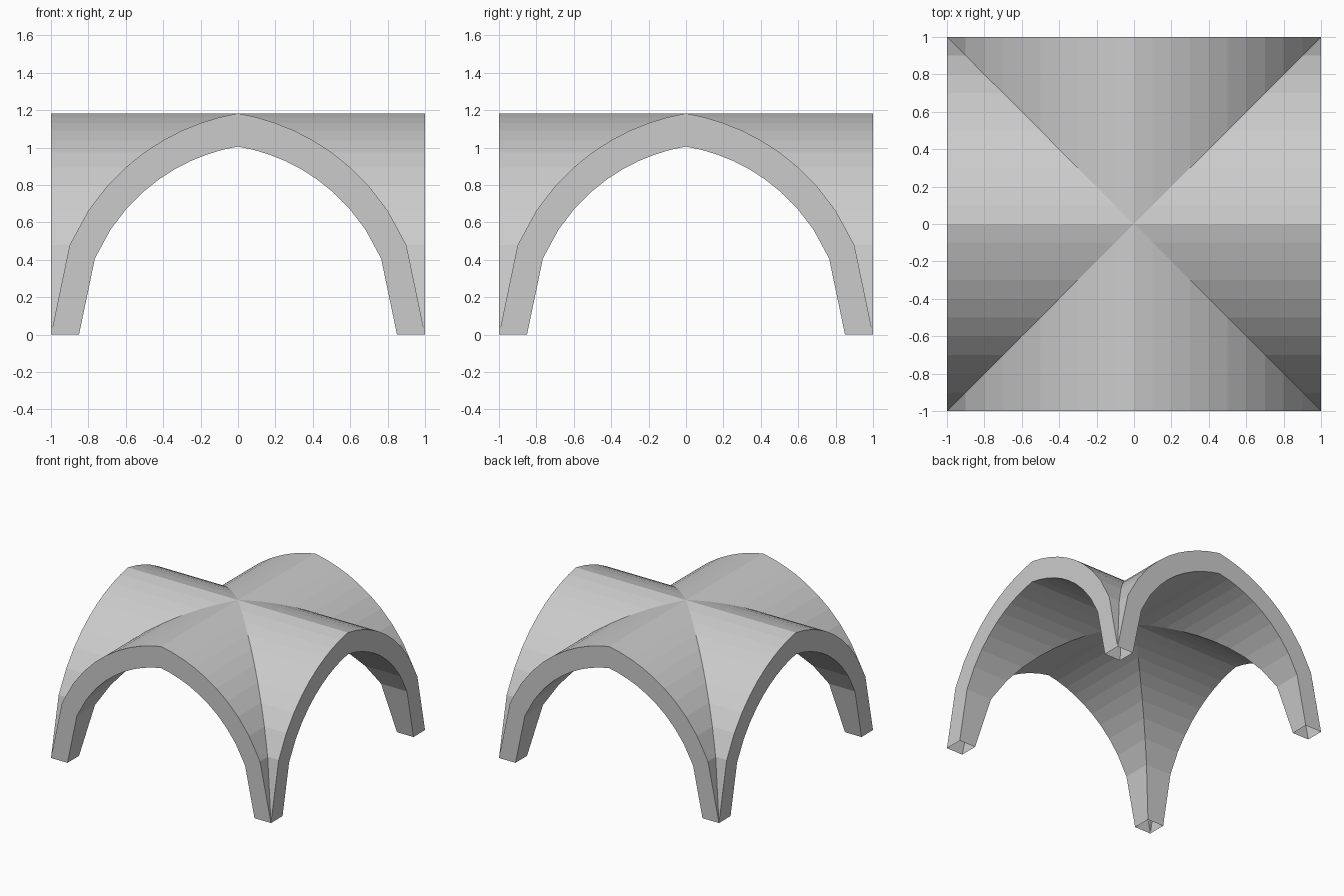
import bpy, bmesh
from math import sqrt, pi
from mathutils import Matrix, Vector

if "Cube" in bpy.data.objects:
    bpy.data.objects.remove(bpy.data.objects["Cube"])

STEPS = 10      # segments per half arch
INNER = 0.85    # underside profile relative to the outer one


def arch(scale):
    """Pointed arch profile: radius 1.2 arcs centred 0.2 past the middle."""
    pts = []
    for i in range(-STEPS, STEPS + 1):
        x = i / STEPS
        z = sqrt(max(0.0, 1.44 - (abs(x) + 0.2) ** 2))
        pts.append((x * scale, z * scale))
    return pts


outer, inner = arch(1.0), arch(INNER)
bm = bmesh.new()


def quad(rot, *pts):
    bm.faces.new([bm.verts.new(rot @ Vector(p)) for p in pts])


# four identical webs, each running from the open side to the groin lines
for k in range(4):
    rot = Matrix.Rotation(k * pi / 2, 3, 'Z')
    for i in range(2 * STEPS):
        (a, za), (b, zb) = outer[i], outer[i + 1]
        (c, zc), (d, zd) = inner[i], inner[i + 1]
        # top skin, underside, arch end face
        quad(rot, (a, -1, za), (b, -1, zb), (b, -abs(b), zb), (a, -abs(a), za))
        quad(rot, (d, -1, zd), (c, -1, zc), (c, -abs(c), zc), (d, -abs(d), zd))
        quad(rot, (c, -1, zc), (d, -1, zd), (b, -1, zb), (a, -1, za))

# weld the webs; the feet stay open underneath
bmesh.ops.remove_doubles(bm, verts=bm.verts[:], dist=1e-4)

mesh = bpy.data.meshes.new("groin_vault")
bm.to_mesh(mesh)
bm.free()
bpy.context.collection.objects.link(bpy.data.objects.new("groin_vault", mesh))
